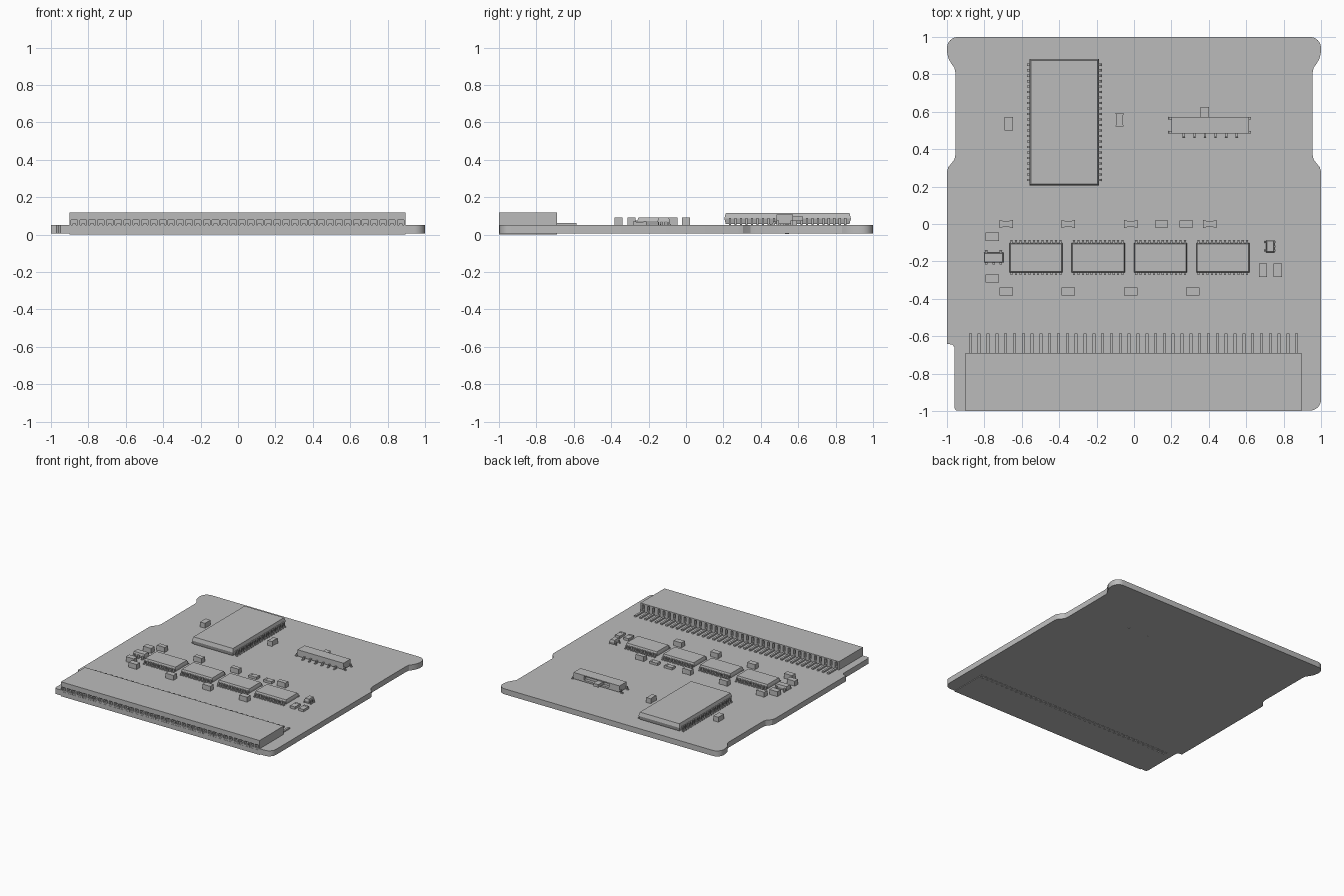
import bpy, bmesh, math
from mathutils import Matrix, Vector

cube = bpy.data.objects.get("Cube")
if cube:
    bpy.data.objects.remove(cube)

GREY = (0.5, 0.5, 0.5, 1)
mat = bpy.data.materials.new("plain grey")
mat.use_nodes = True
mat.diffuse_color = GREY
mat.node_tree.nodes["Principled BSDF"].inputs["Base Color"].default_value = GREY

BOTTOM, TOP = 0.005, 0.05      # board faces


def finish(name, bm):
    bmesh.ops.recalc_face_normals(bm, faces=bm.faces)
    me = bpy.data.meshes.new(name)
    bm.to_mesh(me)
    bm.free()
    me.materials.append(mat)
    ob = bpy.data.objects.new(name, me)
    bpy.context.collection.objects.link(ob)
    return ob


def box(bm, x0, x1, y0, y1, z0, z1):
    m = Matrix.Translation(((x0 + x1) / 2, (y0 + y1) / 2, (z0 + z1) / 2))
    m = m @ Matrix.Diagonal((x1 - x0, y1 - y0, z1 - z0, 1))
    return bmesh.ops.create_cube(bm, size=1, matrix=m)["verts"]


def prism(bm, pts, vec):
    """Extrude a closed outline along a vector."""
    face = bm.faces.new([bm.verts.new(p) for p in pts])
    new = bmesh.ops.extrude_face_region(bm, geom=[face])["geom"]
    moved = [v for v in new if isinstance(v, bmesh.types.BMVert)]
    bmesh.ops.translate(bm, verts=moved, vec=vec)


def arc(cx, cy, r, start, end, n=8):
    steps = [math.radians(start + (end - start) * i / n) for i in range(n + 1)]
    return [(cx + r * math.cos(a), cy + r * math.sin(a)) for a in steps]


def spread(a, b, n):
    return [a + (b - a) * i / (n - 1) for i in range(n)]


# Circuit board with grip recesses and a keyed front corner
grip = [(1, 0.28), (0.993, 0.305), (0.975, 0.325), (0.96, 0.345), (0.955, 0.37),
        (0.955, 0.81), (0.96, 0.835), (0.975, 0.855), (0.992, 0.885), (1, 0.92)]
right = grip + arc(0.94, 0.94, 0.06, 0, 90)
left = [(-x, y) for x, y in reversed(right)]
outline = arc(0.94, -0.938, 0.06, -90, 0) + right + left
outline += [(-1, -0.64), (-0.97, -0.645), (-0.96, -0.66), (-0.96, -0.985), (-0.95, -0.998)]
bm = bmesh.new()
prism(bm, [(x, y, BOTTOM) for x, y in outline], (0, 0, TOP - BOTTOM))
board = finish("circuit_board", bm)
bpy.context.view_layer.objects.active = board
board.select_set(True)
bpy.ops.object.shade_smooth_by_angle(angle=math.radians(25))
board.select_set(False)

# Edge connector: solid core, floor, roof and dividers around the sockets
slots = spread(-0.875, 0.87, 38)
pitch = slots[1] - slots[0]
bm = bmesh.new()
box(bm, -0.9, 0.895, -0.94, -0.715, 0, 0.118)
box(bm, -0.9, 0.895, -1, -0.94, 0, 0.038)
box(bm, -0.9, 0.895, -1, -0.94, 0.078, 0.118)
box(bm, -0.9, 0.895, -0.715, -0.69, 0.108, 0.118)
for x in [s - pitch / 2 for s in slots] + [slots[-1] + pitch / 2]:
    x0, x1 = max(x - 0.006, -0.9), min(x + 0.006, 0.895)
    box(bm, x0, x1, -1, -0.94, 0.038, 0.078)
    x0, x1 = max(x - 0.014, -0.9), min(x + 0.014, 0.895)
    box(bm, x0, x1, -0.715, -0.69, 0, 0.108)
finish("edge_connector", bm)

bm = bmesh.new()
for x in slots:
    box(bm, x - 0.01, x + 0.01, -0.99, -0.94, 0.042, 0.06)       # socket contact
    box(bm, x - 0.008, x + 0.008, -0.72, -0.585, TOP, 0.062)     # solder tail
    box(bm, x - 0.008, x + 0.008, -0.72, -0.69, 0.06, 0.07)
finish("connector_pins", bm)


def gull_pin(bm, root, out, width, reach, z):
    """Bent lead that leaves a body at height z and lands on the board."""
    o, side = Vector(out), Vector((-out[1], out[0], 0)) * width
    t, p = 0.007, Vector(root) - side / 2
    path = [(-0.01, z), (reach * 0.55, z), (reach * 0.6, TOP + t), (reach, TOP + t),
            (reach, TOP), (reach * 0.25, TOP), (reach * 0.25, z - t), (-0.01, z - t)]
    prism(bm, [p + o * d + Vector((0, 0, h)) for d, h in path], side)


def chip(name, x0, x1, y0, y1, z0, z1, draft, pins, width, reach, margin):
    """Moulded package with drafted sides; pins maps each side to a count."""
    bm = bmesh.new()
    mid = (z0 + z1) / 2
    for za, zb in ((z0, mid), (z1, mid)):
        for v in box(bm, x0, x1, y0, y1, min(za, zb), max(za, zb)):
            if abs(v.co.z - za) < 1e-5:
                v.co.x += draft if v.co.x < (x0 + x1) / 2 else -draft
                v.co.y += draft if v.co.y < (y0 + y1) / 2 else -draft
    finish(name + "_body", bm)
    bm = bmesh.new()
    for side, n in pins.items():
        if side in "lr":
            for y in spread(y0 + margin, y1 - margin, n):
                gull_pin(bm, (x0 if side == "l" else x1, y, 0),
                         (-1 if side == "l" else 1, 0, 0), width, reach, mid + 0.004)
        else:
            for x in spread(x0 + margin, x1 - margin, n):
                gull_pin(bm, (x, y0 if side == "f" else y1, 0),
                         (0, -1 if side == "f" else 1, 0), width, reach, mid + 0.004)
    finish(name + "_pins", bm)


# Memory chip, row of logic chips, and two small regulators
chip("memory_chip", -0.56, -0.187, 0.205, 0.882, 0.056, 0.115, 0.008,
     {"l": 22, "r": 22}, 0.012, 0.02, 0.03)
for i, x in enumerate((-0.524, -0.191, 0.142, 0.475)):
    chip(f"logic_chip_{i + 1}", x - 0.142, x + 0.142, -0.26, -0.102, 0.054, 0.09, 0.005,
         {"f": 12, "b": 12}, 0.011, 0.022, 0.012)
chip("left_regulator", -0.803, -0.698, -0.207, -0.153, 0.054, 0.09, 0.004,
     {"f": 3, "b": 2}, 0.014, 0.018, 0.014)
chip("right_regulator", 0.706, 0.75, -0.152, -0.087, 0.054, 0.09, 0.004,
     {"l": 2, "r": 3}, 0.01, 0.012, 0.01)


def capacitor(name, x, y, turned=False, waist=0.0):
    """Block capacitor, optionally narrowed at the middle."""
    w = 0.022 - waist
    half = [(0.036, -0.022), (0.036, 0.022), (0.018, w), (-0.018, w), (-0.036, 0.022),
            (-0.036, -0.022), (-0.018, -w), (0.018, -w)]
    bm = bmesh.new()
    prism(bm, [(x + (b if turned else a), y + (a if turned else b), TOP) for a, b in half],
          (0, 0, 0.04))
    finish(name, bm)


for i, x in enumerate((-0.684, -0.351, -0.018, 0.405)):
    capacitor(f"rear_capacitor_{i + 1}", x, 0, waist=0.005)
for i, x in enumerate((-0.684, -0.351, -0.018, 0.315)):
    capacitor(f"front_capacitor_{i + 1}", x, -0.361)
for i, y in enumerate((-0.068, -0.292)):
    capacitor(f"regulator_capacitor_{i + 1}", -0.758, y)
capacitor("memory_capacitor_left", -0.67, 0.535, True)
capacitor("memory_capacitor_right", -0.077, 0.557, True, 0.005)


# Thin resistors with raised end caps
def resistor(name, x, y, dx, dy):
    bm = bmesh.new()
    box(bm, x - dx, x + dx, y - dy, y + dy, TOP, 0.068)
    cap = 0.008
    for s in (-1, 1):
        if dx > dy:
            cx = x + s * (dx - cap)
            box(bm, cx - cap, cx + cap, y - dy, y + dy, TOP, 0.07)
        else:
            cy = y + s * (dy - cap)
            box(bm, x - dx, x + dx, cy - cap, cy + cap, TOP, 0.07)
    finish(name, bm)


for i, x in enumerate((0.147, 0.28)):
    resistor(f"rear_resistor_{i + 1}", x, 0, 0.036, 0.02)
for i, x in enumerate((0.69, 0.768)):
    resistor(f"side_resistor_{i + 1}", x, -0.247, 0.022, 0.037)

# Slide switch: open-backed housing, lever, leads and end tabs
bm = bmesh.new()
box(bm, 0.2, 0.615, 0.483, 0.55, 0.056, 0.108)
box(bm, 0.2, 0.615, 0.55, 0.573, 0.056, 0.07)
box(bm, 0.2, 0.615, 0.55, 0.573, 0.1, 0.108)
for x0, x1 in ((0.2, 0.295), (0.52, 0.615)):
    box(bm, x0, x1, 0.55, 0.573, 0.07, 0.1)
finish("switch_housing", bm)
bm = bmesh.new()
box(bm, 0.355, 0.4, 0.55, 0.626, 0.073, 0.097)
finish("switch_lever", bm)
bm = bmesh.new()
for x in spread(0.266, 0.55, 6):
    gull_pin(bm, (x, 0.483, 0), (0, -1, 0), 0.012, 0.033, 0.07)
for y in (0.49, 0.566):
    gull_pin(bm, (0.2, y, 0), (-1, 0, 0), 0.012, 0.025, 0.075)
    gull_pin(bm, (0.615, y, 0), (1, 0, 0), 0.012, 0.018, 0.075)
finish("switch_leads", bm)

# Locating pegs showing under the board
bm = bmesh.new()
for x in (0.31, 0.5):
    bmesh.ops.create_cone(bm, cap_ends=True, segments=16, radius1=0.012, radius2=0.012,
                          depth=0.05, matrix=Matrix.Translation((x, 0.54, 0.028)))
finish("locating_pegs", bm)
